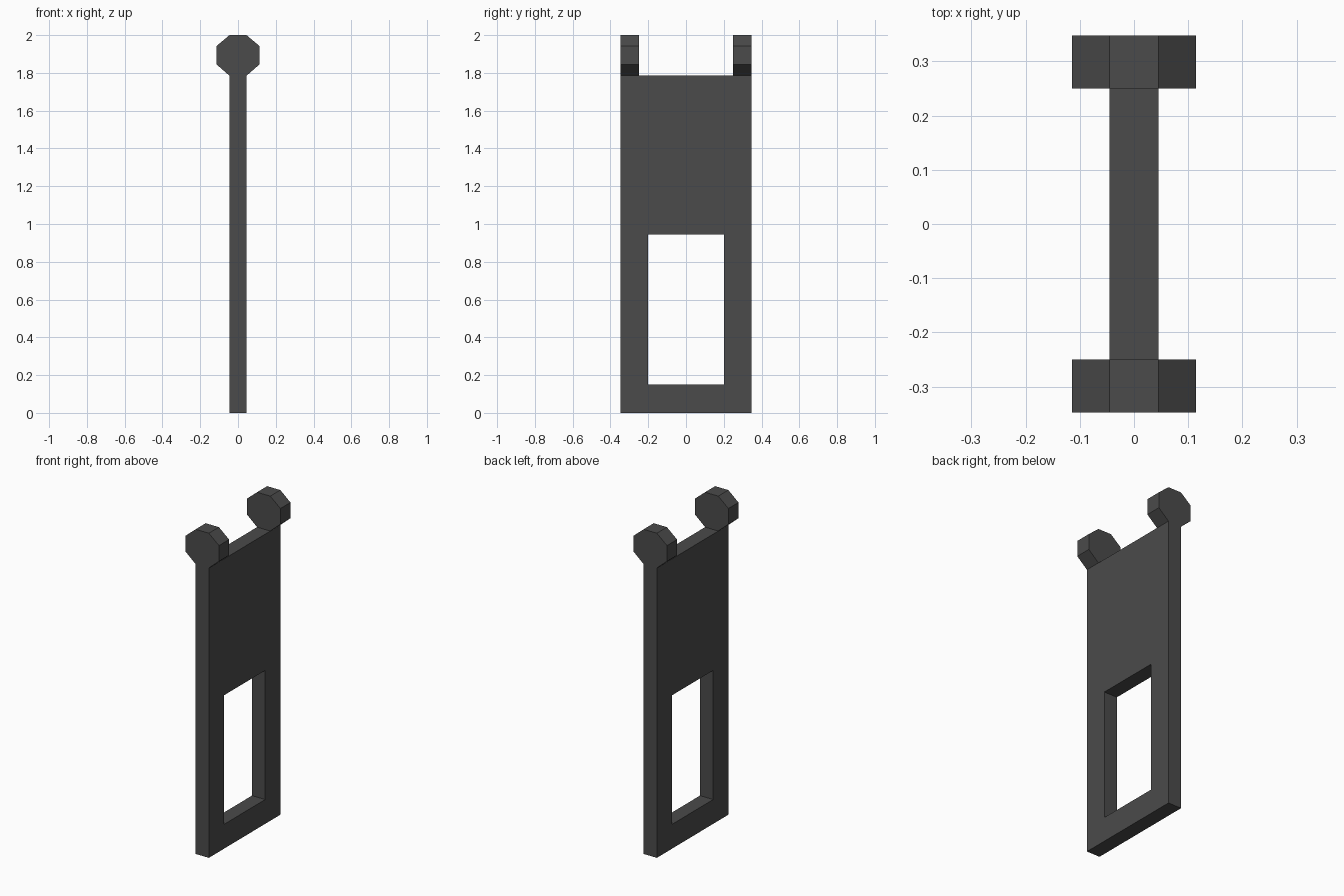
import bpy, bmesh

if "Cube" in bpy.data.objects:
    bpy.data.objects.remove(bpy.data.objects["Cube"])

dark_grey = bpy.data.materials.new("dark_grey")
dark_grey.diffuse_color = (0.07, 0.07, 0.07, 1)
dark_grey.use_nodes = True
dark_grey.node_tree.nodes["Principled BSDF"].inputs["Base Color"].default_value = dark_grey.diffuse_color

T = 0.045            # half thickness of the panel
W, K = 0.348, 0.25   # outer half width, inner end of the knuckles
TOP = 1.785


def make_object(name, verts, faces):
    mesh = bpy.data.meshes.new(name)
    mesh.from_pydata(verts, [], faces)
    bm = bmesh.new()
    bm.from_mesh(mesh)
    bmesh.ops.recalc_face_normals(bm, faces=bm.faces)
    bm.to_mesh(mesh)
    bm.free()
    mesh.materials.append(dark_grey)
    obj = bpy.data.objects.new(name, mesh)
    bpy.context.collection.objects.link(obj)
    return obj


# Panel with a rectangular window, open where the knuckles sit on top
outer = [(-W, 0), (W, 0), (W, TOP), (K, TOP), (-K, TOP), (-W, TOP)]
window = [(-0.2, 0.15), (0.2, 0.15), (0.2, 0.945), (-0.2, 0.945)]
outline = outer + window
n = len(outline)
verts = [(x, y, z) for x in (T, -T) for y, z in outline]
front = [(0, 1, 7, 6), (1, 2, 8, 7), (2, 3, 4, 5, 9, 8), (5, 0, 6, 9)]
faces = front + [tuple(i + n for i in reversed(f)) for f in front]
edges = [(0, 1), (1, 2), (3, 4), (5, 0), (7, 6), (8, 7), (9, 8), (6, 9)]
faces += [(b, a, a + n, b + n) for a, b in edges]
make_object("window_panel", verts, faces)

# Octagonal knuckles at both upper corners
octagon = [(-T, TOP), (T, TOP), (0.114, 1.845), (0.114, 1.942),
           (T, 2), (-T, 2), (-0.114, 1.942), (-0.114, 1.845)]
for name, y0, y1 in (("front_knuckle", -W, -K), ("back_knuckle", K, W)):
    verts = [(x, y, z) for y in (y0, y1) for x, z in octagon]
    faces = [tuple(range(8)), tuple(range(15, 7, -1))]
    faces += [(i, i + 8, (i + 1) % 8 + 8, (i + 1) % 8) for i in range(1, 8)]
    knuckle = make_object(name, verts, faces)
